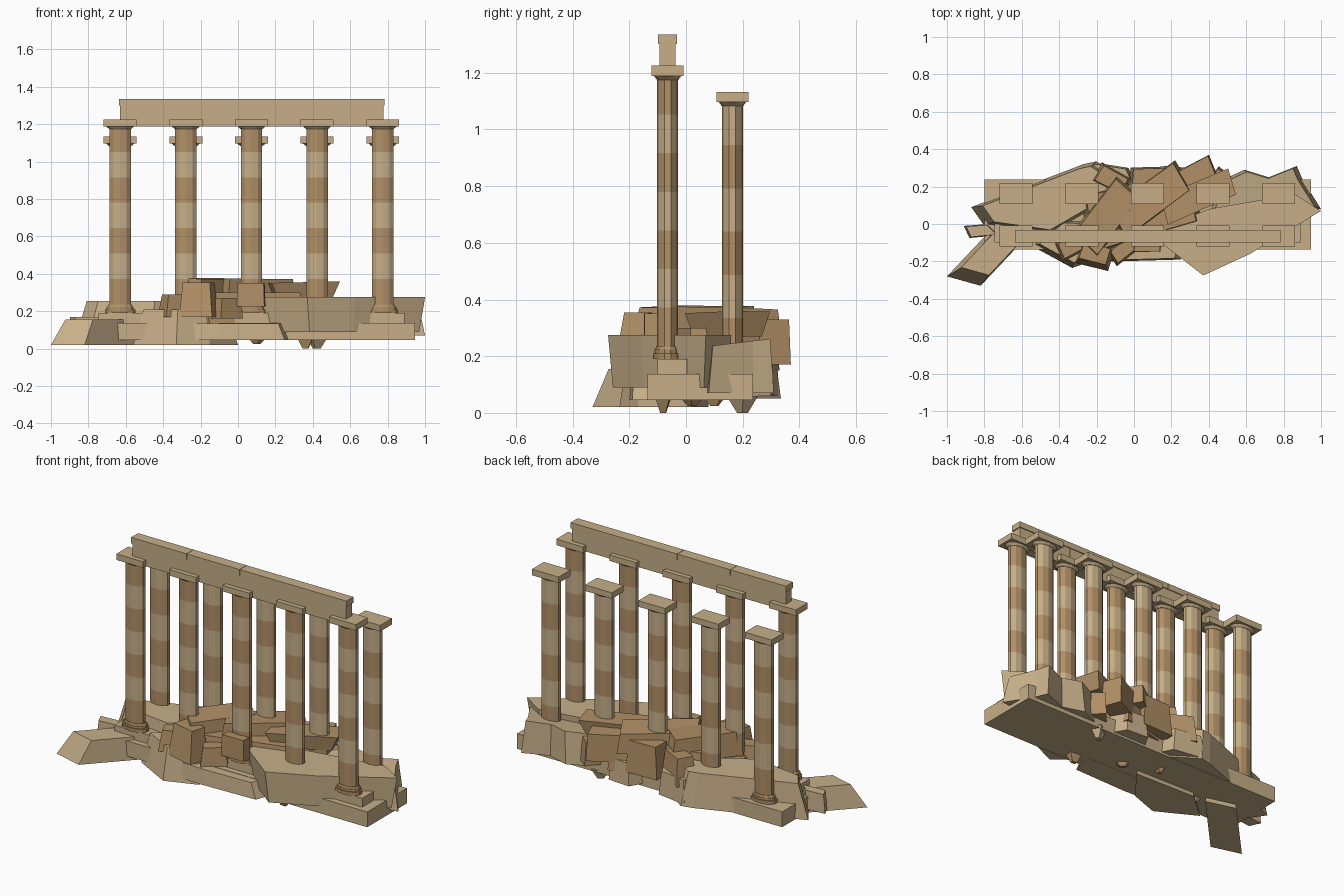
import bpy, bmesh, math
from mathutils import Matrix, Vector

if "Cube" in bpy.data.objects:
    bpy.data.objects.remove(bpy.data.objects["Cube"])


def material(name, col):
    m = bpy.data.materials.new(name)
    m.diffuse_color = (*col, 1)
    m.use_nodes = True
    m.node_tree.nodes["Principled BSDF"].inputs["Base Color"].default_value = m.diffuse_color
    return m


LIGHT = material("pale_limestone", (0.57, 0.43, 0.25))
BROWN = material("weathered_brown_stone", (0.44, 0.28, 0.135))


def finish(name, bm, mats):
    bmesh.ops.recalc_face_normals(bm, faces=bm.faces)
    me = bpy.data.meshes.new(name)
    bm.to_mesh(me)
    bm.free()
    for m in mats:
        me.materials.append(m)
    ob = bpy.data.objects.new(name, me)
    bpy.context.collection.objects.link(ob)
    return ob


def add_box(bm, x0, x1, y0, y1, z0, z1, mat=0):
    mtx = Matrix.Translation(((x0 + x1) / 2, (y0 + y1) / 2, (z0 + z1) / 2)) \
        @ Matrix.Diagonal((x1 - x0, y1 - y0, z1 - z0, 1))
    vs = bmesh.ops.create_cube(bm, size=1, matrix=mtx)["verts"]
    for f in {f for v in vs for f in v.link_faces}:
        f.material_index = mat


def box(name, *dims, mat=LIGHT):
    bm = bmesh.new()
    add_box(bm, *dims)
    return finish(name, bm, [mat])


SQUASH = 0.62  # the columns are oval: narrower in depth


def add_drum(bm, x, y, z0, z1, r0, r1, mat, sides=10):
    mtx = Matrix.Translation((x, y, (z0 + z1) / 2)) @ Matrix.Diagonal((1, SQUASH, 1, 1))
    vs = bmesh.ops.create_cone(bm, cap_ends=True, segments=sides, radius1=r0,
                               radius2=r1, depth=z1 - z0, matrix=mtx)["verts"]
    for f in {f for v in vs for f in v.link_faces}:
        f.material_index = mat


def column(name, x, y, base, top, drums, first):
    bm = bmesh.new()
    # stepped round base
    add_drum(bm, x, y, base, base + 0.02, 0.083, 0.083, 1, 14)
    add_drum(bm, x, y, base + 0.02, base + 0.034, 0.074, 0.074, 1, 14)
    add_drum(bm, x, y, base + 0.034, base + 0.045, 0.07, 0.064, 1, 14)
    # stacked drums in alternating stone
    z0, z1 = base + 0.045, top - 0.036
    h = (z1 - z0) / drums
    for i in range(drums):
        add_drum(bm, x, y, z0 + i * h, z0 + (i + 1) * h, 0.06, 0.06, (first + i) % 2)
    # flared capital and square cap slab
    add_drum(bm, x, y, z1 - 0.014, z1, 0.061, 0.078, 0, 14)
    add_box(bm, x - 0.088, x + 0.088, y - 0.056, y + 0.056, z1, top)
    finish(name, bm, [LIGHT, BROWN])


# platform and upper step
box("platform", -0.80, 0.947, -0.135, 0.237, 0.046, 0.137)
box("upper_step", -0.745, 0.89, -0.10, 0.003, 0.137, 0.19)

# two rows of columns
for i in range(5):
    x = -0.63 + 0.351 * i
    column(f"front_column_{i + 1}", x, -0.065, 0.19, 1.225, 7, 1)
    column(f"back_column_{i + 1}", x, 0.164, 0.137, 1.133, 6, 1)

# lintel beams and their cap course on the front row
for n, a, b in (("left", -0.632, 0.424), ("right", 0.426, 0.778)):
    box(f"beam_{n}", a, b, -0.093, -0.037, 1.225 - 0.038, 1.301)
for n, a, b in (("left", -0.637, -0.271), ("middle", -0.269, 0.079), ("right", 0.081, 0.783)):
    box(f"beam_cap_{n}", a, b, -0.098, -0.032, 1.301, 1.336)


def rock(name, pts, z0, z1, mat=LIGHT, top=0.85, bottom=1.0, tilt=(0, 0), shift=(0, 0)):
    """Angular boulder: outline drawn at both ends, each scaled about its centre."""
    bm = bmesh.new()
    c = sum((Vector(p) for p in pts), Vector((0, 0))) / len(pts)
    rings = []
    for z, s, k in ((z0, bottom, 0), (z1, top, 1)):
        ring = []
        for p in pts:
            d = (Vector(p) - c) * s
            q = c + d + Vector(shift) * k
            ring.append(bm.verts.new((q.x, q.y, z + k * (d.x * tilt[0] + d.y * tilt[1]))))
        rings.append(ring)
    bm.faces.new(rings[0])
    bm.faces.new(rings[1])
    n = len(pts)
    for i in range(n):
        bm.faces.new((rings[0][i], rings[0][(i + 1) % n], rings[1][(i + 1) % n], rings[1][i]))
    bmesh.ops.triangulate(bm, faces=[f for f in bm.faces if len(f.verts) > 4])
    finish(name, bm, [mat])


def slab(name, cx, cy, length, width, angle, z0, z1, mat=BROWN, **kw):
    """Boulder with a turned, slightly uneven rectangular outline."""
    a = math.radians(angle)
    u, v = Vector((math.cos(a), math.sin(a))), Vector((-math.sin(a), math.cos(a)))
    pts = [Vector((cx, cy)) + u * length * i / 2 + v * width * j / 2
           for i, j in ((-1, -0.9), (0.9, -1), (1, 0.8), (-0.85, 1))]
    rock(name, pts, z0, z1, mat, **kw)


# pale boulders on the left
rock("left_plank_rock", [(-1, -.28), (-.82, -.33), (-.48, .03), (-.66, .08)], .02, .155,
     top=.82, shift=(.03, .02))
rock("left_ridge_rock", [(-.87, .09), (-.27, .32), (-.2, .335), (.0, .2), (-.45, -.06), (-.8, -.01)],
     .05, .255, top=.86)
rock("left_tip_rock", [(-.91, -.01), (-.78, .0), (-.72, -.06), (-.88, -.075)], .06, .17, top=.85)
rock("front_shard_rock", [(-.56, -.11), (-.33, -.235), (-.15, -.17), (.0, .02), (-.4, .03)],
     .02, .21, top=.8)
rock("front_mid_rock", [(-.35, -.19), (-.1, -.20), (.25, -.19), (.3, -.05), (-.3, -.05)],
     .045, .135, top=.88)

# pale boulders on the right
rock("right_big_rock", [(1, .07), (.86, .16), (.4, .08), (.08, -.05), (.37, -.275), (.62, -.16)],
     .09, .275, top=1.0, bottom=.93)
rock("right_back_rock", [(1, .08), (.9, .24), (.87, .31), (.72, .25), (.59, .29), (.46, .23), (.38, .02)],
     .07, .25, top=.88, tilt=(0, .12))
rock("back_left_lump", [(-.3, .22), (-.22, .33), (-.03, .30), (.02, .2)], .06, .20, top=.85)
rock("back_mid_lump", [(.1, .2), (.16, .31), (.3, .30), (.36, .2)], .06, .19, top=.85)

# brown slabs heaped through the middle
slab("heap_core", .03, .08, .66, .34, 18, .12, .30, top=.9)
slab("heap_slab_left", -.15, .04, .44, .20, 55, .24, .375, top=.88, tilt=(-.03, .02))
slab("heap_slab_middle", .08, .13, .48, .2, 38, .25, .37, top=.92, tilt=(.02, -.04))
slab("heap_slab_right", .34, .15, .42, .16, 25, .27, .355, bottom=.8, top=1.0, tilt=(.02, 0))
slab("heap_slab_back", .28, .24, .34, .13, 30, .17, .33, top=.95)
slab("heap_back_block", .08, .25, .22, .12, 5, .14, .33, top=.85)
slab("heap_back_chip", -.12, .24, .2, .12, -25, .15, .31, top=.8)
slab("heap_back_edge", .44, .22, .16, .1, 55, .10, .24, top=.85)
slab("front_brown_block", -.21, -.175, .19, .12, -12, .17, .355, top=.82, shift=(.0, .02))
slab("front_brown_wedge", -.34, -.12, .16, .12, 30, .17, .29, top=.75)
slab("column_foot_block", .07, -.12, .155, .06, 2, .225, .35, top=.95)
slab("front_brown_chip", -.06, -.14, .16, .1, 40, .16, .27, top=.8)

# small chips poking out under the platform
for i, (x, y, s) in enumerate(((.36, -.08, .06), (.42, .20, .07), (-.1, .1, .05),
                               (-.45, -.02, .05), (.1, .02, .06))):
    slab(f"under_chip_{i + 1}", x, y, s * 1.5, s, 37 * i, 0 if i < 2 else .025, .06,
         mat=LIGHT if i % 2 else BROWN, bottom=.35, top=1.0)
